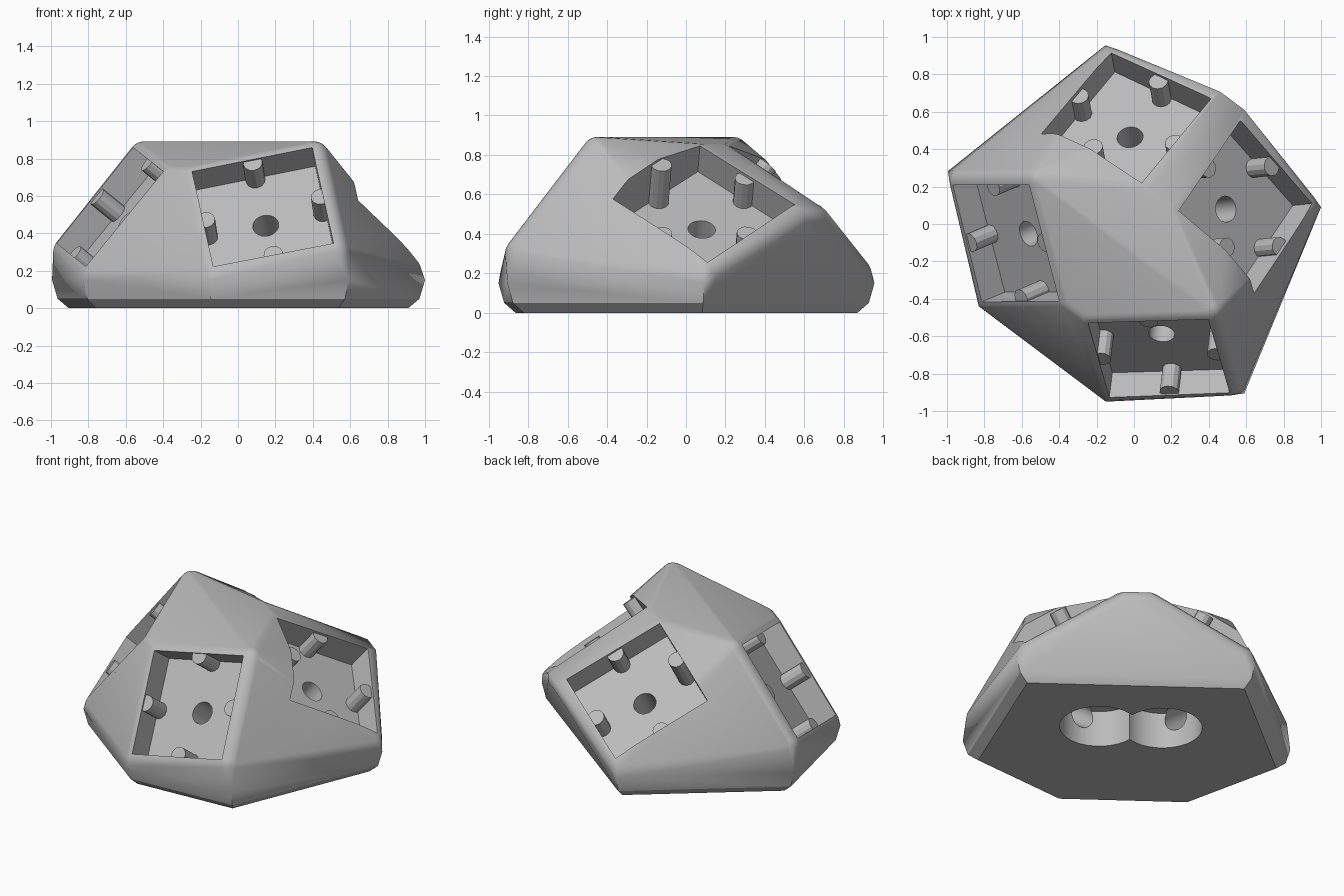
import bpy, bmesh, math
from mathutils import Vector, Matrix

cube = bpy.data.objects.get("Cube")
if cube:
    bpy.data.objects.remove(cube)

grey = bpy.data.materials.new("matte_grey")
grey.use_nodes = True
grey.diffuse_color = (0.5, 0.5, 0.5, 1)
grey.node_tree.nodes["Principled BSDF"].inputs["Base Color"].default_value = (0.5, 0.5, 0.5, 1)

AXIS, OFFSET = Vector((0.8, -0.6, 0)), 0.025   # diagonal mirror plane
SIDE, DEPTH, ROUND = 0.655, 0.165, 0.08        # pocket size and corner rounding


def mirror(p):
    p = Vector(p)
    return p - AXIS * 2 * (p.dot(AXIS) - OFFSET)


def make_object(name, bm):
    bmesh.ops.recalc_face_normals(bm, faces=bm.faces)
    mesh = bpy.data.meshes.new(name)
    bm.to_mesh(mesh)
    bm.free()
    mesh.materials.append(grey)
    obj = bpy.data.objects.new(name, mesh)
    bpy.context.collection.objects.link(obj)
    return obj


def box(name, frame, low, high):
    bm = bmesh.new()
    shape = Matrix.Translation((0, 0, (low + high) / 2)) @ Matrix.Diagonal((SIDE, SIDE, high - low, 1))
    bmesh.ops.create_cube(bm, size=1, matrix=frame @ shape)
    return make_object(name, bm)


def cylinder(name, frame, radius, low, high, sides):
    bm = bmesh.new()
    bmesh.ops.create_cone(bm, cap_ends=True, segments=sides, radius1=radius, radius2=radius,
                          depth=high - low, matrix=frame @ Matrix.Translation((0, 0, (low + high) / 2)))
    return make_object(name, bm)


def pocket_frame(corners):
    """Matrix at the pocket centre with z pointing out of the body."""
    u = (corners[1] - corners[0]).normalized()
    n = u.cross(corners[3] - corners[0]).normalized()
    if n.z < 0:
        n = -n
    v = n.cross(u)
    frame = Matrix((u, v, n)).transposed().to_4x4()
    frame.translation = sum(corners, Vector()) / 4
    return frame


# Pocket openings on one half, as corner loops
front = [Vector(p) for p in ((-0.25, -0.53, 0.73), (0.40, -0.51, 0.86), (0.51, -0.90, 0.35), (-0.13, -0.93, 0.22))]
left = [Vector(p) for p in ((0.24, 0.08, 0.84), (0.55, 0.54, 0.55), (0.95, 0.10, 0.26), (0.64, -0.36, 0.55))]
pockets = {
    "front": (front, 4), "left": (left, 3),
    "right": ([mirror(p) for p in front], 4), "back": ([mirror(p) for p in left], 3),
}

# Body: hull around rounded pocket corners and a chamfered six-sided base
hull = bmesh.new()
for corners, rounded in pockets.values():
    n = pocket_frame(corners).col[2].to_3d()
    for c in corners[:rounded]:
        bmesh.ops.create_uvsphere(hull, u_segments=16, v_segments=10, radius=ROUND,
                                  matrix=Matrix.Translation(c - n * ROUND))
for p in ((-0.15, -0.95, 0), (0.59, -0.905, 0), (1.0, 0.09, 0)):
    for q in (Vector(p), mirror(p)):
        for scale, z in ((0.91, 0), (0.97, 0.05), (1, 0.15)):
            hull.verts.new((q.x * scale, q.y * scale, z))
for z in (0.46, 0.52):
    p = Vector((0.59, 0.61, z))
    hull.verts.new(p)
    hull.verts.new(mirror(p))
points = [v.co.copy() for v in hull.verts]
hull.free()
hull = bmesh.new()
for p in points:
    hull.verts.new(p)
bmesh.ops.convex_hull(hull, input=hull.verts)
bmesh.ops.delete(hull, geom=[v for v in hull.verts if not v.link_faces], context="VERTS")
bmesh.ops.dissolve_limit(hull, angle_limit=0.02, verts=hull.verts, edges=hull.edges)
body = make_object("body", hull)

# Cutters: square pockets, centre holes and the two-lobed cavity below
cutters = []
for name, (corners, rounded) in pockets.items():
    frame = pocket_frame(corners)
    cutters.append(box(name + "_pocket_cutter", frame, -DEPTH, 0.3))
    cutters.append(cylinder(name + "_hole_cutter", frame, 0.07, -0.68, -DEPTH + 0.05, 24))
lobe = Vector((0.24, -0.04, 0))
for name, p in (("left", lobe), ("right", mirror(lobe))):
    cutters.append(cylinder(name + "_cavity_cutter", Matrix.Translation(p), 0.24, -0.1, 0.24, 32))

for cutter in cutters:
    cutter.hide_render = True
    mod = body.modifiers.new(cutter.name, "BOOLEAN")
    mod.operation, mod.solver, mod.object = "DIFFERENCE", "EXACT", cutter
bpy.context.view_layer.update()
result = bpy.data.meshes.new_from_object(body.evaluated_get(bpy.context.evaluated_depsgraph_get()))
body.modifiers.clear()
body.data = result
for cutter in cutters:
    bpy.data.objects.remove(cutter)

# Pegs: one at the middle of each pocket wall, taller under the overhang
for name, (corners, rounded) in pockets.items():
    frame = pocket_frame(corners)
    centre = frame.translation.copy()
    for i in range(4):
        mid = (corners[i] + corners[(i + 1) % 4]) / 2
        frame.translation = mid + (centre - mid).normalized() * 0.015
        top = 0.08 if rounded == 3 and i == 3 else -0.01
        cylinder(f"{name}_peg_{i + 1}", frame, 0.052, -DEPTH - 0.02, top, 12)

# Soft shading on the rounded body only
bpy.ops.object.select_all(action="DESELECT")
body.select_set(True)
bpy.context.view_layer.objects.active = body
bpy.ops.object.shade_smooth_by_angle(angle=math.radians(25))
